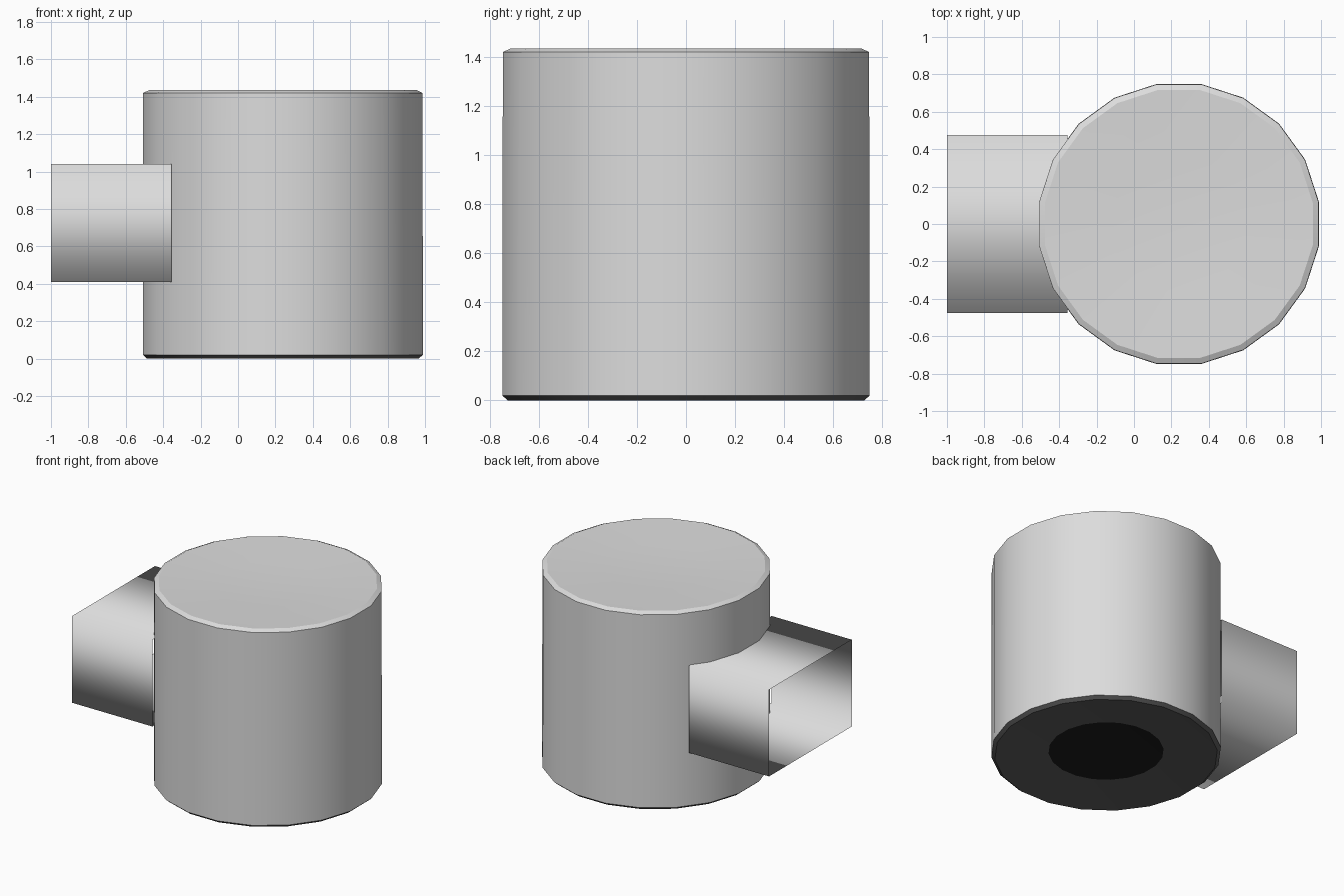
import bpy, bmesh, math

if "Cube" in bpy.data.objects:
    bpy.data.objects.remove(bpy.data.objects["Cube"])

def material(name, v):
    m = bpy.data.materials.new(name)
    m.diffuse_color = (v, v, v, 1)
    m.use_nodes = True
    m.node_tree.nodes["Principled BSDF"].inputs["Base Color"].default_value = m.diffuse_color
    return m

grey = material("light_grey", 0.72)
charcoal = material("charcoal", 0.11)
black = material("black", 0.012)

CX, SIDES = 0.24, 20

def make_object(name, bm, mats):
    mesh = bpy.data.meshes.new(name)
    bm.to_mesh(mesh)
    bm.free()
    obj = bpy.data.objects.new(name, mesh)
    bpy.context.collection.objects.link(obj)
    for m in mats:
        mesh.materials.append(m)
    bpy.context.view_layer.objects.active = obj
    obj.select_set(True)
    return obj

def ring(bm, r, z, n=SIDES):
    return [bm.verts.new((CX + r * math.cos(2 * math.pi * (i + 0.5) / n),
                          r * math.sin(2 * math.pi * (i + 0.5) / n), z)) for i in range(n)]

# Drum: chamfered wall, shallow dished top, dark underside with a black centre
bm = bmesh.new()
profile = [(0.38, 0.03), (0.735, 0.0), (0.758, 0.02), (0.756, 1.42), (0.725, 1.435), (0.36, 1.42)]
band_material = [1, 1, 0, 0, 0]
rings = [ring(bm, r, z) for r, z in profile]
for a, b, mi in zip(rings, rings[1:], band_material):
    for i in range(SIDES):
        j = (i + 1) % SIDES
        bm.faces.new((a[i], a[j], b[j], b[i])).material_index = mi
bm.faces.new(rings[0][::-1]).material_index = 2
centre = bm.verts.new((CX, 0, 1.41))
for i in range(SIDES):
    bm.faces.new((rings[-1][i], rings[-1][(i + 1) % SIDES], centre))
drum = make_object("drum", bm, [grey, charcoal, black])
bpy.ops.object.shade_smooth_by_angle(angle=math.radians(25))
drum.select_set(False)

# Duct: open rectangular sleeve that meets the curved drum wall
bm = bmesh.new()
corners = [(-0.475, 0.41), (0.475, 0.41), (0.475, 1.04), (-0.475, 1.04)]
outer = [bm.verts.new((-1.0, y, z)) for y, z in corners]
inner = [bm.verts.new((-0.355, y, z)) for y, z in corners]
for i in range(4):
    j = (i + 1) % 4
    bm.faces.new((outer[i], inner[i], inner[j], outer[j]))
bmesh.ops.recalc_face_normals(bm, faces=bm.faces)
duct = make_object("square_duct", bm, [grey])
bpy.ops.object.shade_smooth()
